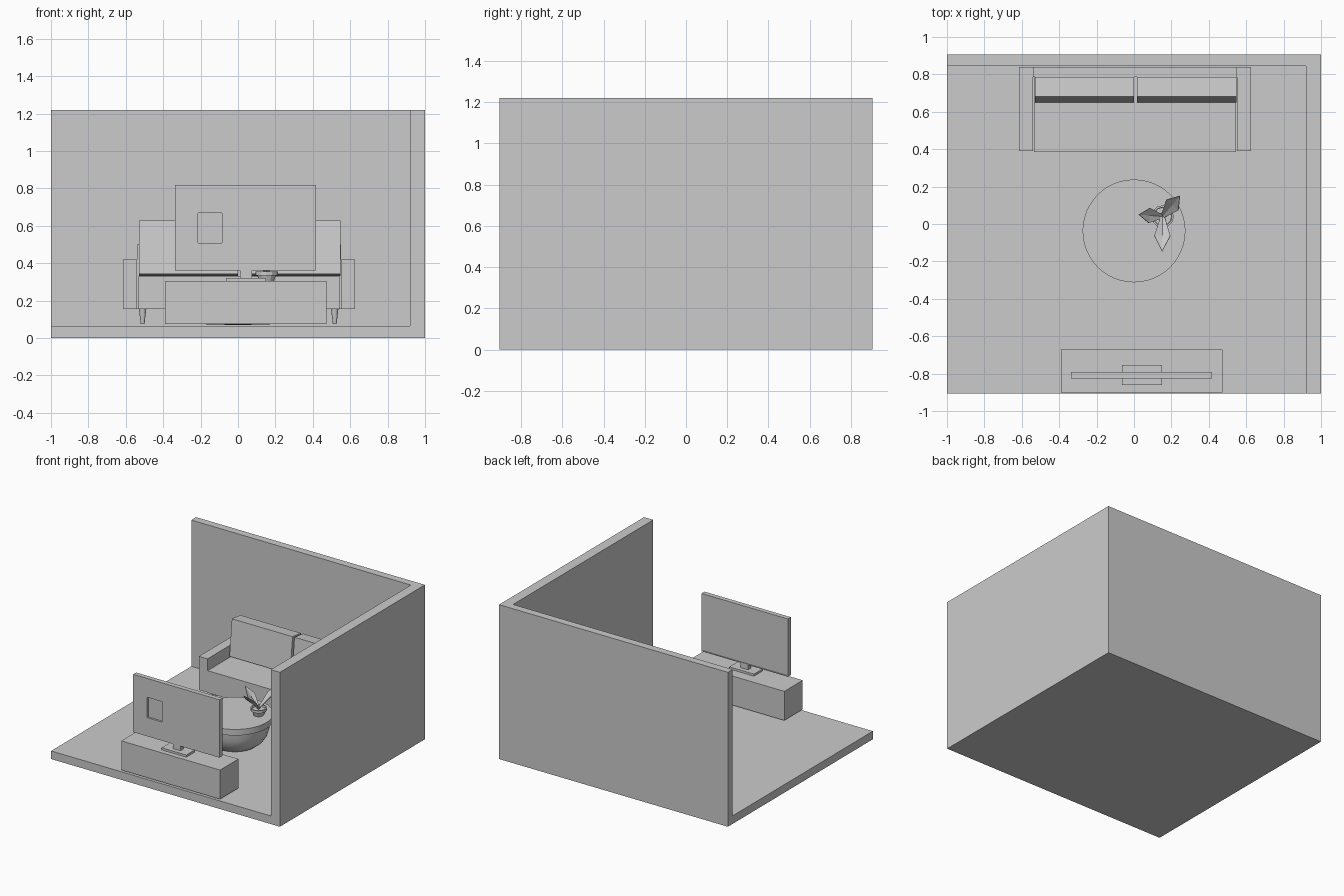
import bpy, bmesh, math
from mathutils import Matrix, Vector

if "Cube" in bpy.data.objects:
    bpy.data.objects.remove(bpy.data.objects["Cube"])


def finish(bm, name, smooth=False):
    bmesh.ops.recalc_face_normals(bm, faces=bm.faces[:])
    me = bpy.data.meshes.new(name)
    bm.to_mesh(me)
    bm.free()
    ob = bpy.data.objects.new(name, me)
    bpy.context.collection.objects.link(ob)
    if smooth:
        bpy.context.view_layer.objects.active = ob
        ob.select_set(True)
        bpy.ops.object.shade_smooth_by_angle(angle=math.radians(35))
        ob.select_set(False)
    return ob


def box(name, x, y, z):
    """Box from (min, max) pairs."""
    bm = bmesh.new()
    bmesh.ops.create_cube(bm, size=1)
    for v in bm.verts:
        v.co = [r[0] + (c + 0.5) * (r[1] - r[0]) for c, r in zip(v.co, (x, y, z))]
    return finish(bm, name)


def lathe(name, profile, center, sides, smooth=False):
    """Spin an (r, z) profile round a vertical axis."""
    bm = bmesh.new()
    vs = [bm.verts.new((r, 0, z)) for r, z in profile]
    es = [bm.edges.new(p) for p in zip(vs, vs[1:])]
    bmesh.ops.spin(bm, geom=vs + es, cent=(0, 0, 0), axis=(0, 0, 1),
                   angle=math.tau, steps=sides)
    bmesh.ops.remove_doubles(bm, verts=bm.verts[:], dist=1e-5)
    ob = finish(bm, name, smooth)
    ob.location = (center[0], center[1], 0)
    return ob


def cut(ob, cutter):
    m = ob.modifiers.new("cut", 'BOOLEAN')
    m.operation = 'DIFFERENCE'
    m.solver = 'EXACT'
    m.object = cutter
    cutter.hide_render = True
    cutter.hide_viewport = True


# Room: floor, back wall and right wall in one shell
room = box("room_shell", (-1, 1), (-0.905, 0.905), (0, 1.22))
cut(room, box("room_cutter", (-1.2, 0.92), (-1.1, 0.845), (0.064, 1.4)))

# Sofa
box("sofa_seat", (-0.535, 0.545), (0.385, 0.785), (0.155, 0.33))
box("sofa_back", (-0.54, 0.55), (0.785, 0.84), (0.155, 0.5))
for side, x0 in (("left", -0.615), ("right", 0.55)):
    box(f"sofa_{side}_arm", (x0, x0 + 0.075), (0.39, 0.84), (0.155, 0.42))
for side, x in (("left", (-0.53, 0.0)), ("right", (0.017, 0.547))):
    # cushion leans back about its lower rear edge
    c = box(f"{side}_back_cushion", x, (-0.105, 0), (0, 0.287))
    c.location = (0, 0.755, 0.332)
    c.rotation_euler.x = math.radians(-6)
for x in (-0.51, 0.517):
    for y in (0.43, 0.8):
        lathe("sofa_leg", [(0, 0.075), (0.01, 0.075), (0.02, 0.157), (0, 0.157)], (x, y), 12, True)

# Round coffee table: bowl base and disc top
lathe("table_base", [(0, 0.07), (0.17, 0.072), (0.205, 0.1), (0.232, 0.14),
                     (0.247, 0.19), (0.252, 0.25), (0, 0.25)], (0, -0.037), 48, True)
lathe("table_top", [(0, 0.25), (0.275, 0.25), (0.275, 0.298), (0, 0.298)], (0, -0.037), 48, True)

# Plant pot with rim and soil
POT = (0.153, 0.04)
lathe("plant_pot", [(0, 0.298), (0.038, 0.298), (0.05, 0.335), (0.06, 0.335),
                    (0.06, 0.356), (0.05, 0.356), (0.048, 0.342), (0, 0.342)], POT, 12)


def leaf(name, tip, width):
    """Creased leaf rising from the pot to an (x, y, z) tip."""
    base = Vector((POT[0], POT[1], 0.342))
    d = Vector(tip) - base
    side = Vector((-d.y, d.x, 0)).normalized() * width / 2
    lift = Vector((0, 0, 0.012))
    bm = bmesh.new()
    rows = []
    for t, w in ((0, 0.25), (0.55, 1)):
        p = base + d * t
        rows.append([bm.verts.new(q) for q in (p - side * w + lift, p, p + side * w + lift)])
    end = bm.verts.new(tip)
    for i in range(2):
        bm.faces.new((rows[0][i], rows[0][i + 1], rows[1][i + 1], rows[1][i]))
        bm.faces.new((rows[1][i], rows[1][i + 1], end))
    ob = finish(bm, name)
    m = ob.modifiers.new("thickness", 'SOLIDIFY')
    m.thickness = 0.004


leaf("front_leaf", (0.15, -0.145, 0.52), 0.085)
leaf("right_leaf", (0.245, 0.15, 0.52), 0.085)
leaf("left_leaf", (0.027, 0.05, 0.49), 0.08)

# Media console and screen stand
box("media_console", (-0.39, 0.473), (-0.9, -0.67), (0.075, 0.305))
box("screen_stand_base", (-0.065, 0.15), (-0.86, -0.755), (0.305, 0.322))
box("screen_stand_neck", (0.01, 0.075), (-0.825, -0.79), (0.322, 0.362))

# Screen: inset display facing the sofa, recessed socket panel behind
tv = box("television", (-0.337, 0.417), (-0.827, -0.79), (0.36, 0.817))
cut(tv, box("display_cutter", (-0.331, 0.411), (-0.795, -0.7), (0.366, 0.811)))
cut(tv, box("socket_cutter", (-0.215, -0.085), (-0.9, -0.812), (0.507, 0.668)))
